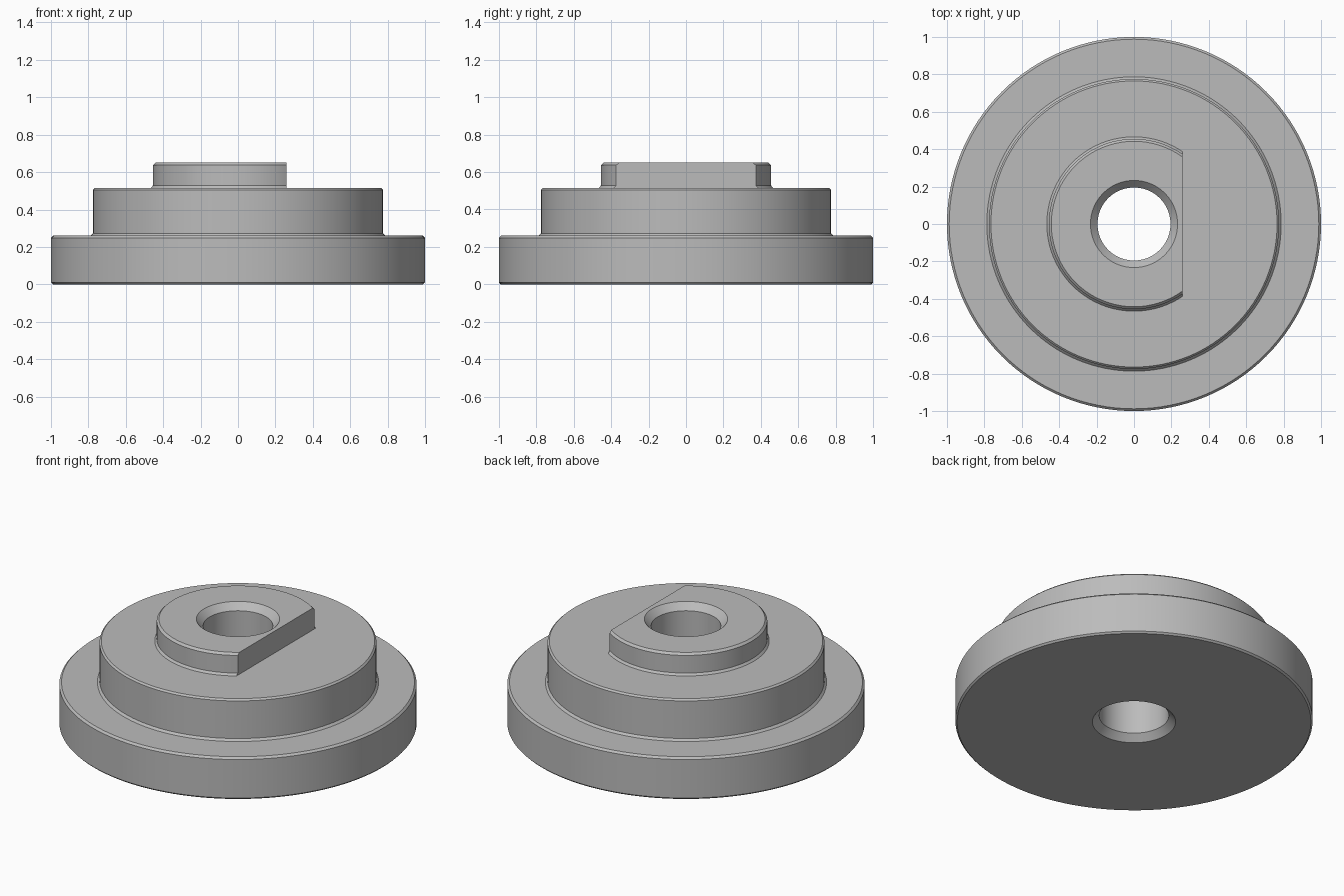
import bpy, bmesh, math

cube = bpy.data.objects.get("Cube")
if cube:
    bpy.data.objects.remove(cube, do_unlink=True)

SEGMENTS = 128
BORE, BORE_RIM = 0.195, 0.233
LEDGE, TOP = 0.515, 0.65
FLAT_X = 0.26

grey = bpy.data.materials.new("plain grey")
grey.use_nodes = True
colour = (0.5, 0.5, 0.5, 1)
grey.diffuse_color = colour
grey.node_tree.nodes["Principled BSDF"].inputs["Base Color"].default_value = colour


def lathe(name, profile, flat_x=None):
    """Spin a closed (radius, height) profile around z, optionally cutting a flat."""
    bm = bmesh.new()
    rings = []
    for i in range(SEGMENTS):
        a = 2 * math.pi * i / SEGMENTS
        rings.append([bm.verts.new((r * math.cos(a), r * math.sin(a), z)) for r, z in profile])
    n = len(profile)
    for i in range(SEGMENTS):
        here, there = rings[i], rings[(i + 1) % SEGMENTS]
        for j in range(n):
            k = (j + 1) % n
            bm.faces.new((here[j], there[j], there[k], here[k]))
    if flat_x is not None:
        cut = bmesh.ops.bisect_plane(
            bm, geom=bm.verts[:] + bm.edges[:] + bm.faces[:],
            plane_co=(flat_x, 0, 0), plane_no=(1, 0, 0), clear_outer=True)
        edges = [e for e in cut["geom_cut"] if isinstance(e, bmesh.types.BMEdge)]
        bmesh.ops.holes_fill(bm, edges=edges, sides=0)
    bmesh.ops.recalc_face_normals(bm, faces=bm.faces[:])
    mesh = bpy.data.meshes.new(name)
    bm.to_mesh(mesh)
    bm.free()
    mesh.materials.append(grey)
    obj = bpy.data.objects.new(name, mesh)
    bpy.context.collection.objects.link(obj)
    bpy.ops.object.select_all(action="DESELECT")
    obj.select_set(True)
    bpy.context.view_layer.objects.active = obj
    bpy.ops.object.shade_smooth_by_angle(angle=math.radians(20))
    return obj


# Wide flange and middle step, with chamfered rims and a chamfered bore
lathe("stepped_base", [
    (BORE_RIM, 0), (0.99, 0), (1, 0.01), (1, 0.248), (0.988, 0.26),
    (0.787, 0.26), (0.775, 0.273), (0.775, 0.505), (0.765, LEDGE),
    (BORE, LEDGE), (BORE, 0.04)])

# Top boss with one flat side
lathe("flat_sided_boss", [
    (BORE, LEDGE), (0.466, LEDGE), (0.455, 0.528), (0.455, 0.637),
    (0.442, TOP), (BORE_RIM, TOP), (BORE, TOP - 0.04)], FLAT_X)
